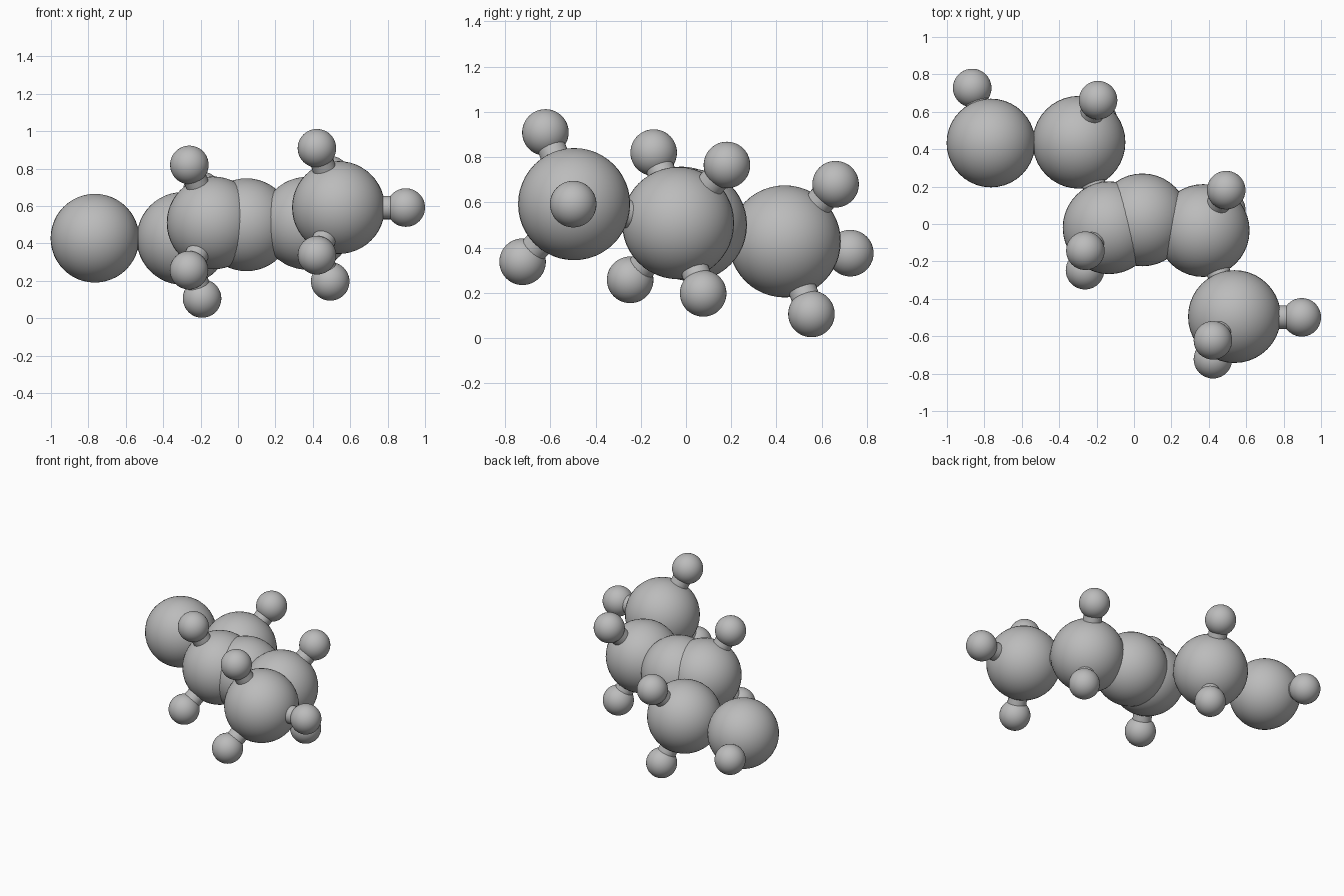
import bpy
from mathutils import Vector

cube = bpy.data.objects.get("Cube")
if cube:
    bpy.data.objects.remove(cube, do_unlink=True)

grey = bpy.data.materials.new("mid grey")
grey.use_nodes = True
grey.diffuse_color = (0.5, 0.5, 0.5, 1)
grey.node_tree.nodes["Principled BSDF"].inputs["Base Color"].default_value = (0.5, 0.5, 0.5, 1)

LARGE, END, SMALL, BOND = 0.248, 0.237, 0.103, 0.063


def finish(name):
    ob = bpy.context.object
    ob.name = name
    ob.data.materials.append(grey)
    bpy.ops.object.shade_smooth_by_angle()


def ball(name, centre, radius):
    bpy.ops.mesh.primitive_uv_sphere_add(segments=40, ring_count=24, radius=radius, location=centre)
    finish(name)


def bond(name, a, b):
    a, b = Vector(a), Vector(b)
    bpy.ops.mesh.primitive_cylinder_add(vertices=24, radius=BOND, depth=(b - a).length,
                                        location=(a + b) / 2)
    bpy.context.object.rotation_euler = (b - a).to_track_quat('Z', 'Y').to_euler()
    finish(name)


# Chain of large balls: name, centre, radius, attached small balls
chain = [
    ("end", (-0.765, 0.433, 0.428), END, [(-0.865, 0.727, 0.375)]),
    ("second", (-0.294, 0.437, 0.427), LARGE, [(-0.192, 0.662, 0.68), (-0.192, 0.555, 0.106)]),
    ("third", (-0.133, -0.02, 0.51), LARGE, [(-0.26, -0.143, 0.82), (-0.262, -0.247, 0.257)]),
    ("middle", (0.045, 0.022, 0.5), LARGE, []),
    ("fifth", (0.37, -0.035, 0.508), LARGE, [(0.493, 0.181, 0.765), (0.493, 0.076, 0.197)]),
    ("tip", (0.537, -0.495, 0.592), LARGE,
     [(0.422, -0.622, 0.909), (0.422, -0.723, 0.337), (0.897, -0.499, 0.592)]),
]

previous = None
for name, centre, radius, branches in chain:
    ball(name + "_large_ball", centre, radius)
    if previous:
        bond(name + "_chain_bond", previous, centre)
    previous = centre
    for i, spot in enumerate(branches, 1):
        ball(f"{name}_small_ball_{i}", spot, SMALL)
        bond(f"{name}_small_bond_{i}", centre, spot)
